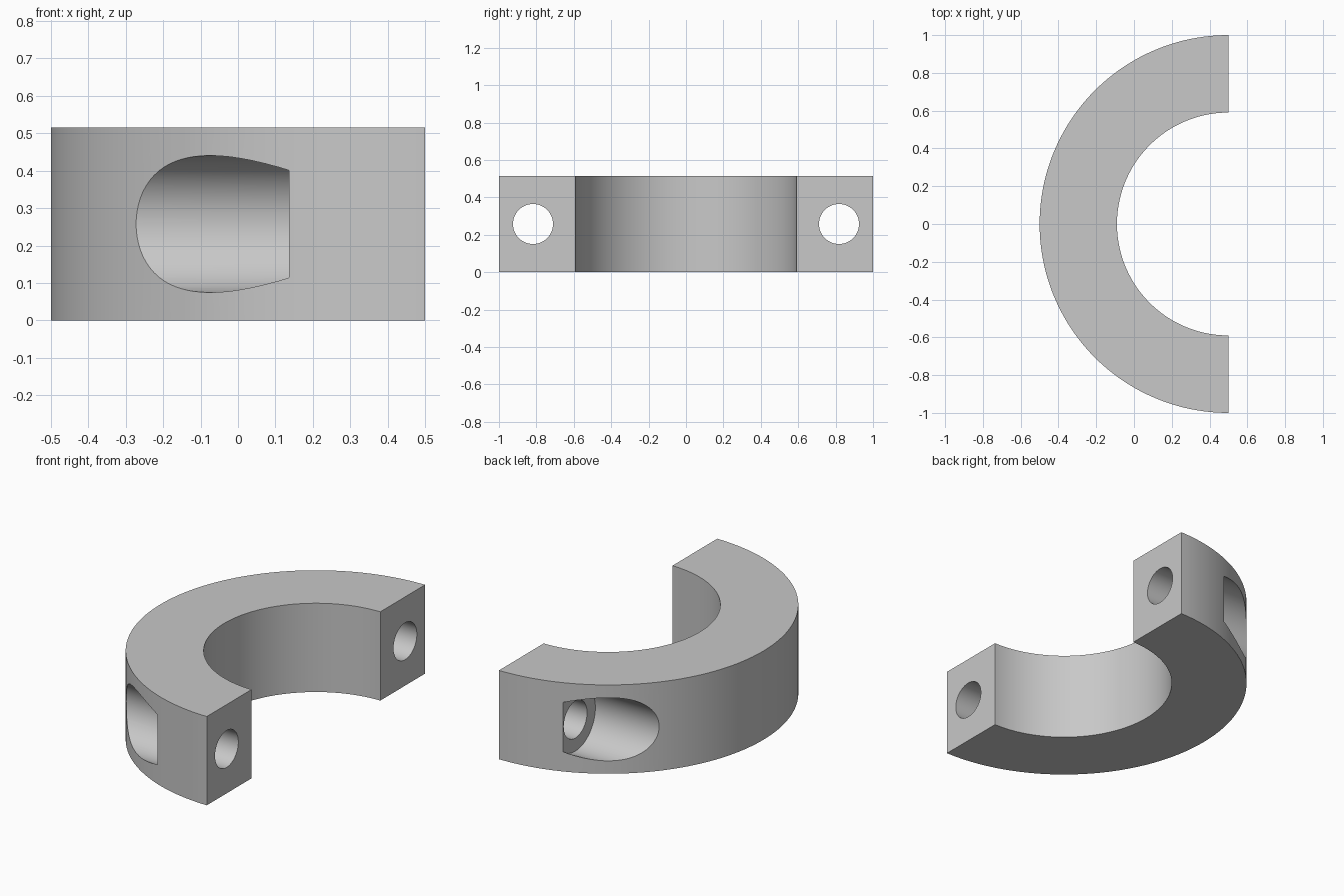
import bpy
import bmesh
import math
from mathutils import Matrix, Vector

cube = bpy.data.objects.get("Cube")
if cube:
    bpy.data.objects.remove(cube, do_unlink=True)

OUTER, INNER, HEIGHT = 1.0, 0.59, 0.515
FACE_X = 0.5          # flat mating faces
SEAT_X = 0.137        # floor of the bolt head recess
BOLT_Y = 0.818
ARC_STEPS = 96

grey = bpy.data.materials.new("plain grey")
grey.use_nodes = True
colour = (0.58, 0.58, 0.58, 1)
grey.diffuse_color = colour
grey.node_tree.nodes["Principled BSDF"].inputs["Base Color"].default_value = colour


def add_object(name, bm):
    bmesh.ops.recalc_face_normals(bm, faces=bm.faces)
    mesh = bpy.data.meshes.new(name)
    bm.to_mesh(mesh)
    bm.free()
    mesh.materials.append(grey)
    obj = bpy.data.objects.new(name, mesh)
    bpy.context.collection.objects.link(obj)
    return obj


def arc(radius):
    angles = [math.pi * (0.5 + i / ARC_STEPS) for i in range(ARC_STEPS + 1)]
    return [(FACE_X + radius * math.cos(a), radius * math.sin(a), 0) for a in angles]


# Half ring: extruded C-shaped profile
bm = bmesh.new()
outline = arc(OUTER) + arc(INNER)[::-1]
face = bm.faces.new([bm.verts.new(p) for p in outline])
result = bmesh.ops.extrude_face_region(bm, geom=[face])
top = [v for v in result["geom"] if isinstance(v, bmesh.types.BMVert)]
bmesh.ops.translate(bm, verts=top, vec=Vector((0, 0, HEIGHT)))
clamp = add_object("half_clamp", bm)


def bore_cutter(name, radius, x0, x1, y):
    bm = bmesh.new()
    place = Matrix.Translation(((x0 + x1) / 2, y, HEIGHT / 2)) @ Matrix.Rotation(math.pi / 2, 4, "Y")
    bmesh.ops.create_cone(bm, cap_ends=True, segments=64, radius1=radius,
                          radius2=radius, depth=x1 - x0, matrix=place)
    obj = add_object(name, bm)
    obj.hide_render = True
    return obj


# Bolt holes and head recesses on both arms
cutters = []
for side, y in (("front", -BOLT_Y), ("back", BOLT_Y)):
    cutters.append(bore_cutter(side + "_bolt_hole_cutter", 0.107, 0, 0.7, y))
    cutters.append(bore_cutter(side + "_recess_cutter", 0.183, -0.8, SEAT_X, y))

for cutter in cutters:
    mod = clamp.modifiers.new(cutter.name, "BOOLEAN")
    mod.operation = "DIFFERENCE"
    mod.solver = "EXACT"
    mod.object = cutter

# Apply the cuts, then remove the cutters
bpy.ops.object.select_all(action="DESELECT")
clamp.select_set(True)
bpy.context.view_layer.objects.active = clamp
for cutter in cutters:
    bpy.ops.object.modifier_apply(modifier=cutter.name)
    bpy.data.objects.remove(cutter, do_unlink=True)

bpy.ops.object.shade_smooth_by_angle(angle=math.radians(30))
